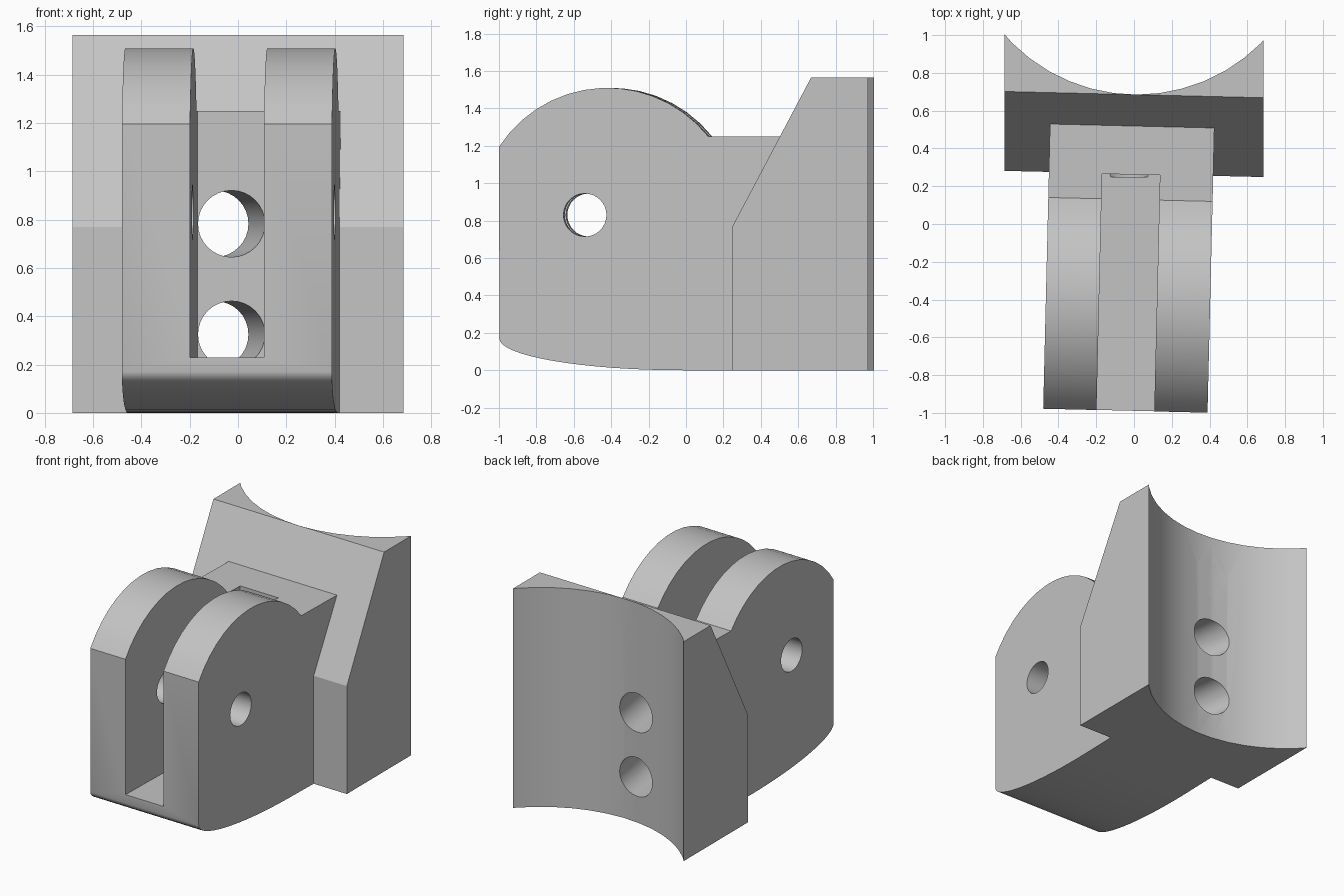
import bpy, bmesh, math
from mathutils import Matrix

cube = bpy.data.objects.get("Cube")
if cube:
    bpy.data.objects.remove(cube, do_unlink=True)

grey = bpy.data.materials.new("plain grey")
grey.use_nodes = True
GREY = (0.55, 0.55, 0.55, 1)
grey.diffuse_color = GREY
grey.node_tree.nodes["Principled BSDF"].inputs["Base Color"].default_value = GREY

TILT = 0.024  # slight turn of the clevis about the vertical
CLEVIS = Matrix.Translation((-0.022, 0, 0)) @ Matrix.Rotation(-TILT, 4, "Z")


def finish(name, bm, matrix):
    bm.transform(matrix)
    bmesh.ops.recalc_face_normals(bm, faces=bm.faces)
    mesh = bpy.data.meshes.new(name)
    bm.to_mesh(mesh)
    bm.free()
    mesh.materials.append(grey)
    obj = bpy.data.objects.new(name, mesh)
    bpy.context.collection.objects.link(obj)
    return obj


def prism(name, profile, half_width, matrix):
    """Extrude a (y, z) profile along x."""
    bm = bmesh.new()
    face = bm.faces.new([bm.verts.new((-half_width, y, z)) for y, z in profile])
    ext = bmesh.ops.extrude_face_region(bm, geom=[face])["geom"]
    verts = [v for v in ext if isinstance(v, bmesh.types.BMVert)]
    bmesh.ops.translate(bm, verts=verts, vec=(2 * half_width, 0, 0))
    return finish(name, bm, matrix)


def cylinder(name, radius, depth, sides, matrix):
    bm = bmesh.new()
    bmesh.ops.create_cone(bm, cap_ends=True, segments=sides, radius1=radius,
                          radius2=radius, depth=depth)
    return finish(name, bm, matrix)


def combine(target, other, operation):
    mod = target.modifiers.new(operation.lower(), "BOOLEAN")
    mod.operation = operation
    mod.solver = "EXACT"
    mod.object = other
    bpy.context.view_layer.objects.active = target
    bpy.ops.object.modifier_apply(modifier=mod.name)
    bpy.data.objects.remove(other, do_unlink=True)


def arc(cy, cz, ry, rz, start, end, steps):
    angles = [math.radians(start + (end - start) * i / steps) for i in range(steps + 1)]
    return [(cy + ry * math.cos(a), cz + rz * math.sin(a)) for a in angles]


# Clevis body: rounded top, gently curved underside
profile = arc(0, 0.17, 0.988, 0.17, 270, 180, 16)
profile += arc(-0.41, 0.82, 0.69, 0.69, 147, 38.5, 14)
profile += [(0.52, 1.25), (0.6, 1.2), (0.6, 0)]
bracket = prism("clevis_bracket", profile, 0.435, CLEVIS)

# Mounting flange with sloped front, skewed to follow the clevis
skew = Matrix.Identity(4)
skew[1][0] = -TILT
flange = prism("mounting_flange",
               [(0.265, 0), (0.265, 0.77), (0.685, 1.565), (1.2, 1.565), (1.2, 0)],
               0.685, skew)
combine(bracket, flange, "UNION")

# Concave back seat
seat = cylinder("seat_cutter", 0.931, 4, 48, Matrix.Translation((0.014, 1.616, 0.8)))
combine(bracket, seat, "DIFFERENCE")

# Slot between the clevis arms
slot = prism("slot_cutter", [(-1.5, 0.23), (0.262, 0.23), (0.262, 2), (-1.5, 2)],
             0.153, CLEVIS)
combine(bracket, slot, "DIFFERENCE")

# Cross pin hole
pin = cylinder("pin_cutter", 0.115, 2, 32,
               CLEVIS @ Matrix.Translation((0, -0.53, 0.83)) @ Matrix.Rotation(math.pi / 2, 4, "Y"))
combine(bracket, pin, "DIFFERENCE")

# Three slanted bolt holes from the slot to the seat
slant = Matrix.Identity(4)
slant[0][1] = -0.16
for z in (0.325, 0.783, 1.242):
    bolt = cylinder("bolt_cutter", 0.138, 1, 32,
                    Matrix.Translation((-0.025, 0.25, z)) @ slant
                    @ Matrix.Translation((0, 0.5, 0)) @ Matrix.Rotation(math.pi / 2, 4, "X"))
    combine(bracket, bolt, "DIFFERENCE")

bpy.ops.object.select_all(action="DESELECT")
bracket.select_set(True)
bpy.context.view_layer.objects.active = bracket
bpy.ops.object.shade_smooth_by_angle(angle=math.radians(25))
